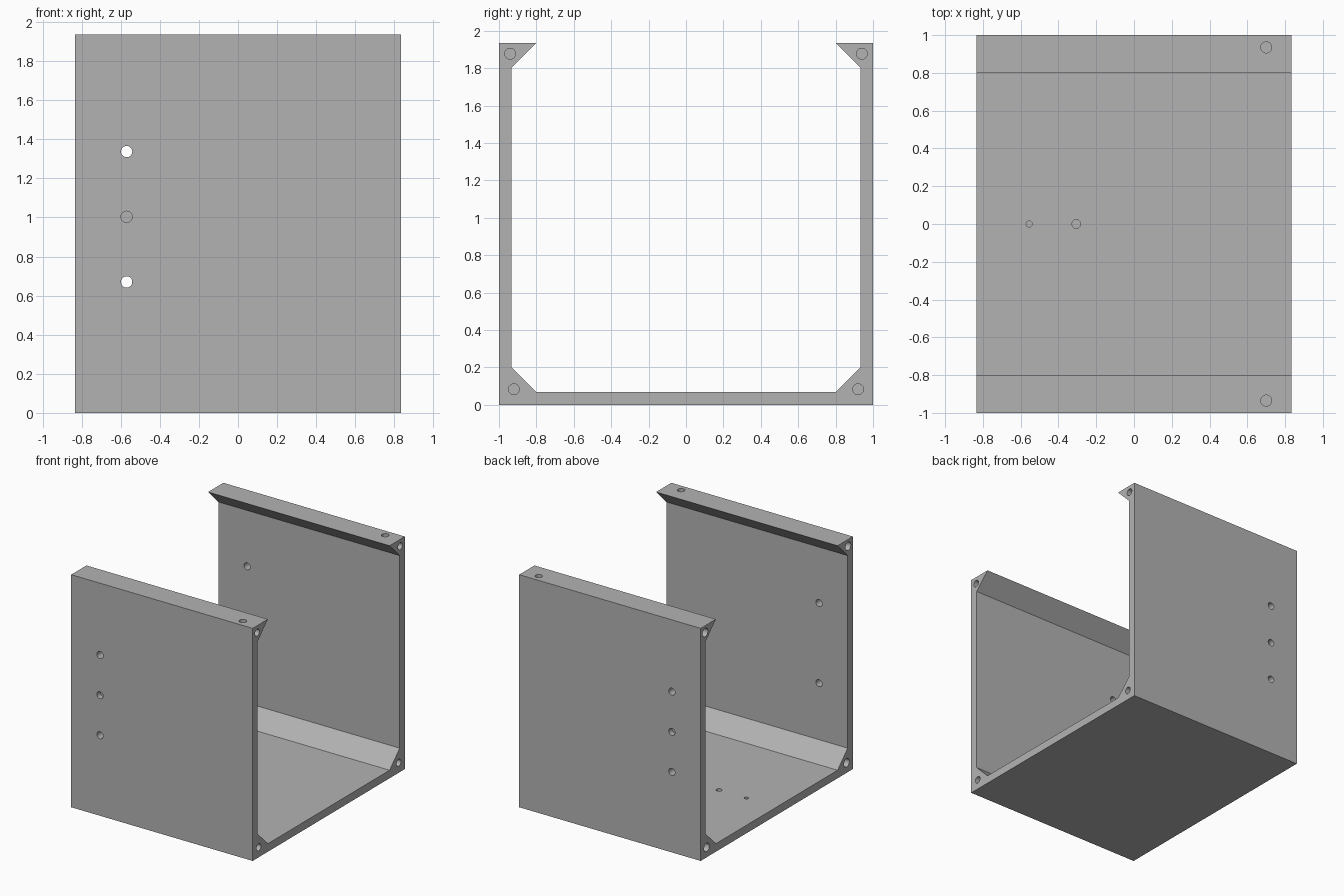
import bpy, bmesh
from mathutils import Matrix, Vector

if "Cube" in bpy.data.objects:
    bpy.data.objects.remove(bpy.data.objects["Cube"], do_unlink=True)

HALF_X, HEIGHT, WALL, LIP = 0.835, 1.935, 0.067, 0.2

grey = bpy.data.materials.new("plain grey")
grey.use_nodes = True
grey.diffuse_color = (0.45, 0.45, 0.45, 1)
grey.node_tree.nodes["Principled BSDF"].inputs["Base Color"].default_value = grey.diffuse_color


def make_object(name, bm):
    bmesh.ops.recalc_face_normals(bm, faces=bm.faces)
    mesh = bpy.data.meshes.new(name)
    bm.to_mesh(mesh)
    bm.free()
    mesh.materials.append(grey)
    obj = bpy.data.objects.new(name, mesh)
    bpy.context.collection.objects.link(obj)
    return obj


# Channel: half profile in (y, z), mirrored and extruded along x
half = [(1, 0), (1, HEIGHT), (1 - LIP, HEIGHT), (1 - WALL, HEIGHT - LIP + WALL),
        (1 - WALL, LIP), (1 - LIP, WALL)]
profile = half + [(-y, z) for y, z in reversed(half)]
bm = bmesh.new()
face = bm.faces.new([bm.verts.new((-HALF_X, y, z)) for y, z in profile])
ext = bmesh.ops.extrude_face_region(bm, geom=[face])
bmesh.ops.translate(bm, vec=(2 * HALF_X, 0, 0),
                    verts=[v for v in ext["geom"] if isinstance(v, bmesh.types.BMVert)])
channel = make_object("channel_bracket", bm)

# Drill bits: each enters the surface at a point and goes inward to a depth
drills = bmesh.new()


def drill(point, inward, radius, depth, lead=0.02):
    direction = Vector(inward)
    centre = Vector(point) + direction * (depth - lead) / 2
    turn = direction.to_track_quat('Z', 'Y').to_matrix().to_4x4()
    bmesh.ops.create_cone(drills, cap_ends=True, segments=32, radius1=radius, radius2=radius,
                          depth=depth + lead, matrix=Matrix.Translation(centre) @ turn)


for side in (-1, 1):
    # Side wall holes: outer two go through, the middle one is blind
    for z, depth in ((0.67, WALL + 0.02), (1.003, 0.045), (1.337, WALL + 0.02)):
        drill((-0.57, side, z), (0, -side, 0), 0.029, depth)
    # Screw holes in the top edges
    drill((0.70, side * 0.935, HEIGHT), (0, 0, -1), 0.029, 0.1)
    # Corner screw holes in both open ends
    for end, radius in ((1, 0.029), (-1, 0.035)):
        for y, z in ((0.92, 0.083), (0.94, 1.877)):
            drill((end * HALF_X, side * y, z), (-end, 0, 0), radius, 0.1)

# Blind holes in the floor
drill((-0.555, 0, WALL), (0, 0, -1), 0.016, 0.04)
drill((-0.305, 0, WALL), (0, 0, -1), 0.023, 0.04)

cutter = make_object("hole_cutter", drills)
cutter.hide_render = True
cut = channel.modifiers.new("holes", 'BOOLEAN')
cut.operation, cut.solver, cut.object = 'DIFFERENCE', 'EXACT', cutter

# Apply the cut, then smooth the hole walls only
bpy.ops.object.select_all(action='DESELECT')
bpy.context.view_layer.objects.active = channel
channel.select_set(True)
bpy.ops.object.modifier_apply(modifier=cut.name)
bpy.data.objects.remove(cutter, do_unlink=True)
bpy.ops.object.shade_smooth_by_angle(angle=0.5)
